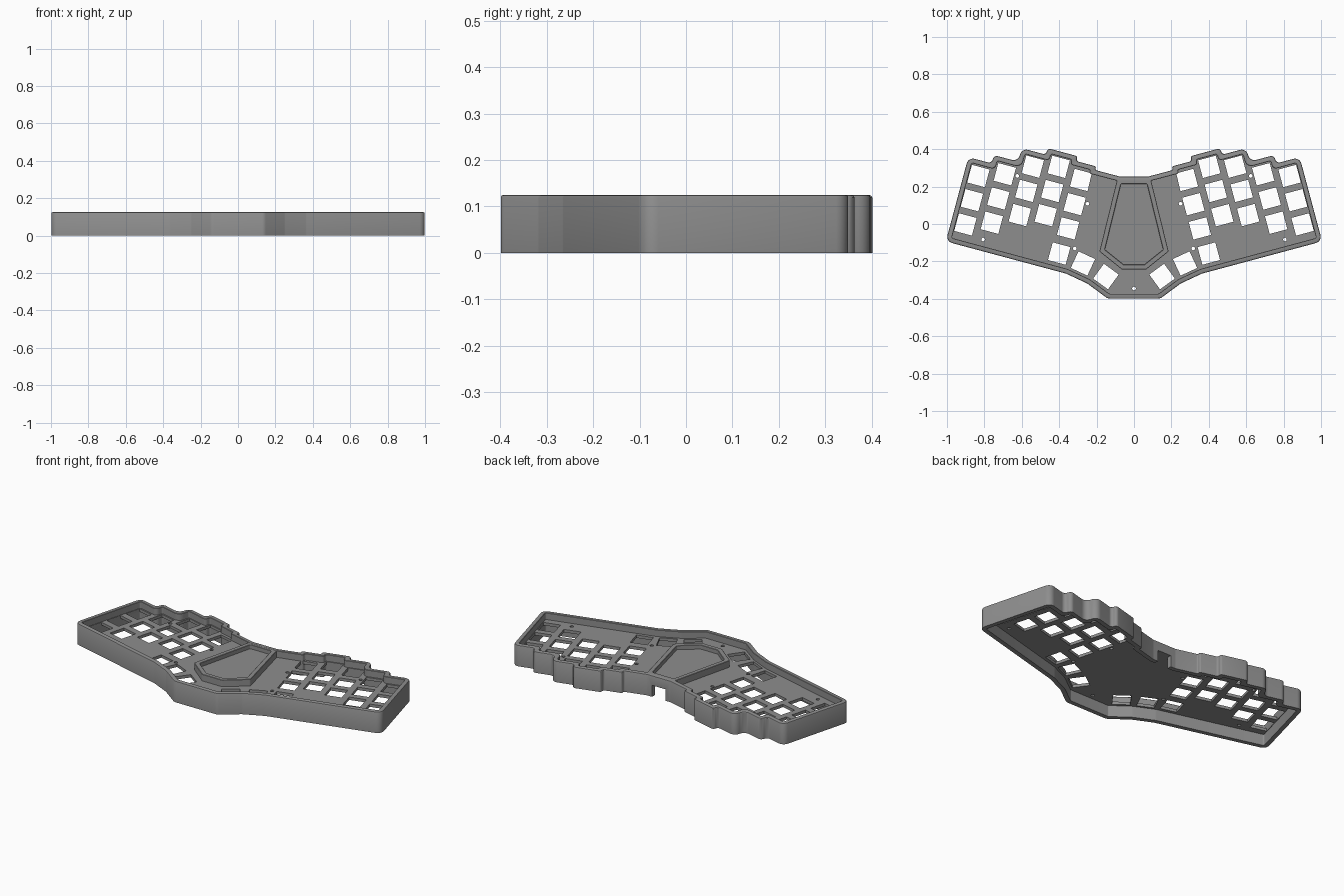
import bpy, math
from mathutils import Vector

if "Cube" in bpy.data.objects:
    bpy.data.objects.remove(bpy.data.objects["Cube"])

TILT = math.radians(15)
U = Vector((math.cos(TILT), -math.sin(TILT)))   # across the left key block
V = Vector((math.sin(TILT), math.cos(TILT)))    # up the left key block
WALL, HEIGHT = 0.026, 0.125
PLATE_LOW, PLATE_TOP = 0.068, 0.085
PITCH, HOLE = 0.134, 0.098

grey = bpy.data.materials.new("mid grey")
grey.diffuse_color = (0.27, 0.27, 0.27, 1)
grey.use_nodes = True
grey.node_tree.nodes["Principled BSDF"].inputs["Base Color"].default_value = grey.diffuse_color


def uv(u, v):
    return U * u + V * v


def mirror(loop):
    return [Vector((-p.x, p.y)) for p in loop]


def outline(pts, inset, radius, steps=6):
    """Clockwise polygon moved inwards, with rounded corners."""
    n = len(pts)
    normals = []
    for i in range(n):
        d = (pts[(i + 1) % n] - pts[i]).normalized()
        normals.append(Vector((d.y, -d.x)))
    moved = []
    for i in range(n):
        a, b = normals[i - 1], normals[i]
        moved.append(pts[i] + (a + b) * inset / (1 + a.dot(b)))
    out = []
    for i in range(n):
        p, q, r = moved[i - 1], moved[i], moved[(i + 1) % n]
        d1, d2 = (q - p).normalized(), (r - q).normalized()
        turn = d1.x * d2.y - d1.y * d2.x
        rad = max(radius - inset if turn < 0 else radius + inset, 0.006)
        half = math.acos(max(-1, min(1, d1.dot(d2)))) / 2
        t = min(rad * math.tan(half), 0.48 * min((q - p).length, (r - q).length))
        rad = t / math.tan(half)
        side = -1 if turn < 0 else 1
        start = q - d1 * t
        centre = start + Vector((-d1.y, d1.x)) * rad * side
        arm = start - centre
        for k in range(steps + 1):
            ang = side * 2 * half * k / steps
            c, s = math.cos(ang), math.sin(ang)
            out.append(centre + Vector((arm.x * c - arm.y * s, arm.x * s + arm.y * c)))
    return out


def finish(obj):
    obj.data.materials.clear()
    obj.data.materials.append(grey)
    bpy.ops.object.select_all(action='DESELECT')
    obj.select_set(True)
    bpy.context.view_layer.objects.active = obj
    bpy.ops.object.shade_smooth_by_angle(angle=math.radians(30))


def loft_wall(name, pts, profile, radius):
    """Closed wall: the profile is a list of (inset, z) pairs."""
    rings = [outline(pts, d, radius) for d, z in profile]
    n, m = len(rings[0]), len(profile)
    verts = [(p.x, p.y, profile[j][1]) for j in range(m) for p in rings[j]]
    faces = []
    for j in range(m):
        k = (j + 1) % m
        for i in range(n):
            h = (i + 1) % n
            faces.append((j * n + h, j * n + i, k * n + i, k * n + h))
    mesh = bpy.data.meshes.new(name)
    mesh.from_pydata(verts, [], faces)
    obj = bpy.data.objects.new(name, mesh)
    bpy.context.collection.objects.link(obj)
    return obj


def slab(name, loops, low, top):
    """Flat plate; every loop after the first is a hole."""
    curve = bpy.data.curves.new(name, 'CURVE')
    curve.dimensions = '2D'
    curve.fill_mode = 'BOTH'
    curve.extrude = (top - low) / 2
    for loop in loops:
        s = curve.splines.new('POLY')
        s.points.add(len(loop) - 1)
        for pt, p in zip(s.points, loop):
            pt.co = (p.x, p.y, 0, 1)
        s.use_cyclic_u = True
    obj = bpy.data.objects.new(name, curve)
    bpy.context.collection.objects.link(obj)
    obj.location.z = (low + top) / 2
    bpy.ops.object.select_all(action='DESELECT')
    obj.select_set(True)
    bpy.context.view_layer.objects.active = obj
    bpy.ops.object.convert(target='MESH')
    return bpy.context.view_layer.objects.active


def key_hole(centre, degrees):
    a = math.radians(degrees)
    x, y = Vector((math.cos(a), -math.sin(a))), Vector((math.sin(a), math.cos(a)))
    h = HOLE / 2
    return [centre + x * h * i + y * h * j for i, j in ((-1, -1), (-1, 1), (1, 1), (1, -1))]


def round_hole(centre, r=0.01):
    return [centre + Vector((math.cos(k * math.pi / 6), math.sin(k * math.pi / 6))) * r
            for k in range(12)]


# Case outline: left half, clockwise from the front, then mirrored
tops = [0.116, 0.162, 0.236, 0.272, 0.245]
steps_u = [-0.948, -0.819, -0.685, -0.551, -0.385, -0.275]
half = [Vector((-0.14, -0.399)), Vector((-0.25, -0.318)), Vector((-0.364, -0.265)),
        Vector((-1.006, -0.093))]
for k, v in enumerate(tops):
    half += [uv(steps_u[k], v), uv(steps_u[k + 1], v)]
half += [uv(-0.275, 0.225), Vector((-0.077, 0.254))]
case = half + mirror(half)[::-1]

# Outer case wall with a softened top edge
wall = loft_wall("case_wall", case,
                 [(0, 0), (0, HEIGHT - 0.006), (0.002, HEIGHT - 0.002), (0.006, HEIGHT),
                  (WALL - 0.002, HEIGHT), (WALL, HEIGHT - 0.002), (WALL, 0)], 0.035)

# Cable notch in the back wall
bpy.ops.mesh.primitive_cube_add(size=1, location=(0, 0.245, 0.03))
cutter = bpy.context.object
cutter.name = "cable_notch_cutter"
cutter.scale = (0.09, 0.1, 0.076)
cutter.hide_render = True
mod = wall.modifiers.new("notch", 'BOOLEAN')
mod.operation = 'DIFFERENCE'
mod.solver = 'EXACT'
mod.object = cutter
bpy.context.view_layer.objects.active = wall
bpy.ops.object.modifier_apply(modifier="notch")
bpy.data.objects.remove(cutter)
finish(wall)

# Key holes: five staggered columns of three, plus three thumb keys
holes = []
for k, v in enumerate([-0.2355, -0.19, -0.112, -0.077, -0.114]):
    for row in range(3):
        holes.append(key_hole(uv(-0.87 + PITCH * k, v + PITCH * row), 15))
for x, y, deg in ((-0.40, -0.158, 15), (-0.273, -0.211, 25), (-0.15, -0.281, 36)):
    holes.append(key_hole(Vector((x, y)), deg))

# Screw holes
for x, y in ((-0.807, -0.083), (-0.316, -0.131), (-0.249, 0.108), (-0.624, 0.257)):
    holes.append(round_hole(Vector((x, y))))
holes += [mirror(h) for h in holes]
holes.append(round_hole(Vector((0, -0.345))))

plate = slab("key_plate", [outline(case, WALL - 0.003, 0.035)] + holes, PLATE_LOW, PLATE_TOP)
finish(plate)

# Centre bay: raised rim and floor
left = [Vector((-0.065, -0.243)), Vector((-0.185, -0.147)), Vector((-0.09, 0.24))]
bay = left + mirror(left)[::-1]
rim = loft_wall("centre_bay_rim", bay,
                [(0, PLATE_TOP - 0.005), (0, HEIGHT - 0.002), (0.002, HEIGHT - 0.0005),
                 (0.024, HEIGHT - 0.0005), (0.026, HEIGHT - 0.002), (0.026, PLATE_TOP - 0.005)],
                0.01)
finish(rim)
floor = slab("centre_bay_floor", [outline(bay, 0.022, 0.01)], PLATE_TOP - 0.005, 0.1)
finish(floor)
